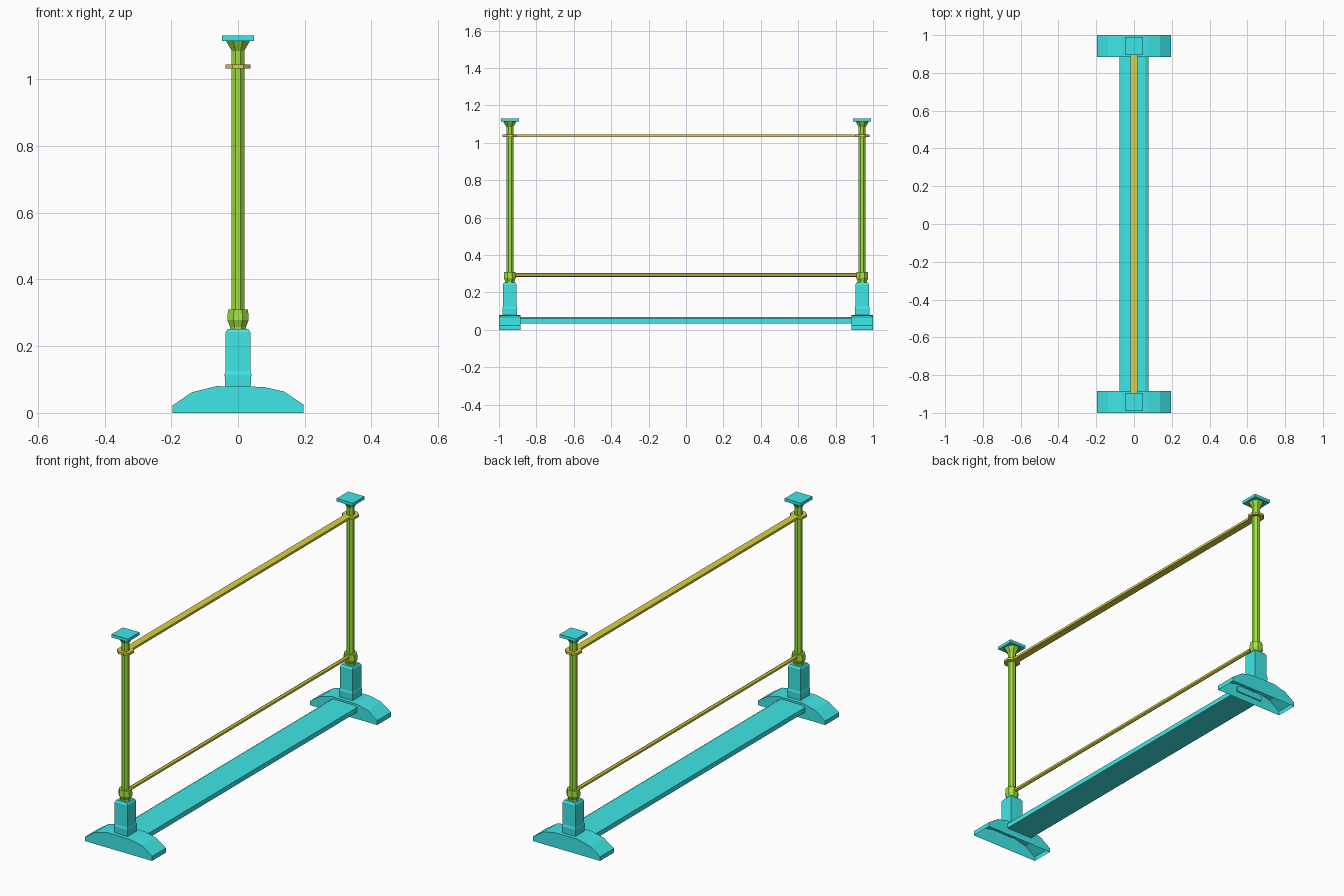
import bpy, bmesh, math

if "Cube" in bpy.data.objects:
    bpy.data.objects.remove(bpy.data.objects["Cube"])

def material(name, color):
    m = bpy.data.materials.new(name)
    m.diffuse_color = color
    m.use_nodes = True
    m.node_tree.nodes["Principled BSDF"].inputs["Base Color"].default_value = m.diffuse_color
    return m

CYAN = material("cyan", (0.05, 0.80, 0.80, 1))
GREEN = material("green", (0.36, 0.76, 0.05, 1))
GOLD = material("gold", (0.72, 0.64, 0.06, 1))
PY = 0.942  # post centre distance along y

def finish(name, bm, mat, normals=True):
    if normals:
        bmesh.ops.recalc_face_normals(bm, faces=bm.faces)
    me = bpy.data.meshes.new(name)
    bm.to_mesh(me)
    bm.free()
    me.materials.append(mat)
    ob = bpy.data.objects.new(name, me)
    bpy.context.collection.objects.link(ob)
    return ob

def loft(name, stations, sides, cy, mat):
    """Stack regular polygon rings; each station is (half width, z)."""
    bm = bmesh.new()
    rings = []
    for hw, z in stations:
        r = hw / math.cos(math.pi / sides)
        rings.append([bm.verts.new((r * math.cos(a), cy + r * math.sin(a), z))
                      for a in (math.tau * (i + 0.5) / sides for i in range(sides))])
    for a, b in zip(rings, rings[1:]):
        for i in range(sides):
            j = (i + 1) % sides
            bm.faces.new((a[i], a[j], b[j], b[i]))
    bm.faces.new(rings[0][::-1])
    bm.faces.new(rings[-1])
    return finish(name, bm, mat)

def extrude_y(name, profile, y0, y1, mat, open_bottom=False):
    """Sweep an x-z profile along y; the closing edge is the bottom."""
    bm = bmesh.new()
    a = [bm.verts.new((x, y0, z)) for x, z in profile]
    b = [bm.verts.new((x, y1, z)) for x, z in profile]
    n = len(profile)
    for i in range(n):
        j = (i + 1) % n
        if open_bottom and j == 0:
            continue
        bm.faces.new((a[i], a[j], b[j], b[i]))
    bm.faces.new(a[::-1])
    bm.faces.new(b)
    return finish(name, bm, mat)

foot_profile = [(-0.197, 0), (-0.197, 0.022), (-0.138, 0.062), (-0.065, 0.08),
                (0.075, 0.078), (0.138, 0.064), (0.197, 0.024), (0.197, 0)]

for side, label in ((-1, "front"), (1, "back")):
    cy = side * PY
    # Arched hollow foot
    extrude_y(label + "_foot", foot_profile, cy - 0.058, cy + 0.058, CYAN, True)
    # Square pedestal with chamfered top
    loft(label + "_pedestal", [(0.037, 0.06), (0.040, 0.115), (0.037, 0.125),
                               (0.037, 0.242), (0.031, 0.252)], 4, cy, CYAN)
    # Octagonal post: collar, shaft, flared head
    loft(label + "_post", [(0.024, 0.245), (0.024, 0.258), (0.032, 0.278), (0.030, 0.31),
                           (0.019, 0.31), (0.019, 1.085), (0.036, 1.115)], 8, cy, GREEN)
    # Square cap
    loft(label + "_cap", [(0.048, 1.115), (0.048, 1.131)], 4, cy, CYAN)
    # Flat ring holding the upper rail
    loft(label + "_ring", [(0.038, 1.032), (0.038, 1.044)], 8, cy, GOLD)

# Base plank with chamfered top edges
extrude_y("base_plank", [(-0.077, 0.035), (-0.077, 0.06), (-0.06, 0.069),
                         (0.06, 0.069), (0.077, 0.06), (0.077, 0.035)], -0.89, 0.89, CYAN)

# Upper flat rail
extrude_y("upper_rail", [(-0.019, 1.032), (-0.019, 1.044), (0.019, 1.044), (0.019, 1.032)],
          -0.91, 0.91, GOLD)

# Lower thin hexagonal rail
extrude_y("lower_rail", [(0.0105 * math.cos(math.tau * i / 6 + math.pi / 6),
                          0.294 + 0.0105 * math.sin(math.tau * i / 6 + math.pi / 6)) for i in range(6)],
          -0.93, 0.93, GOLD)
